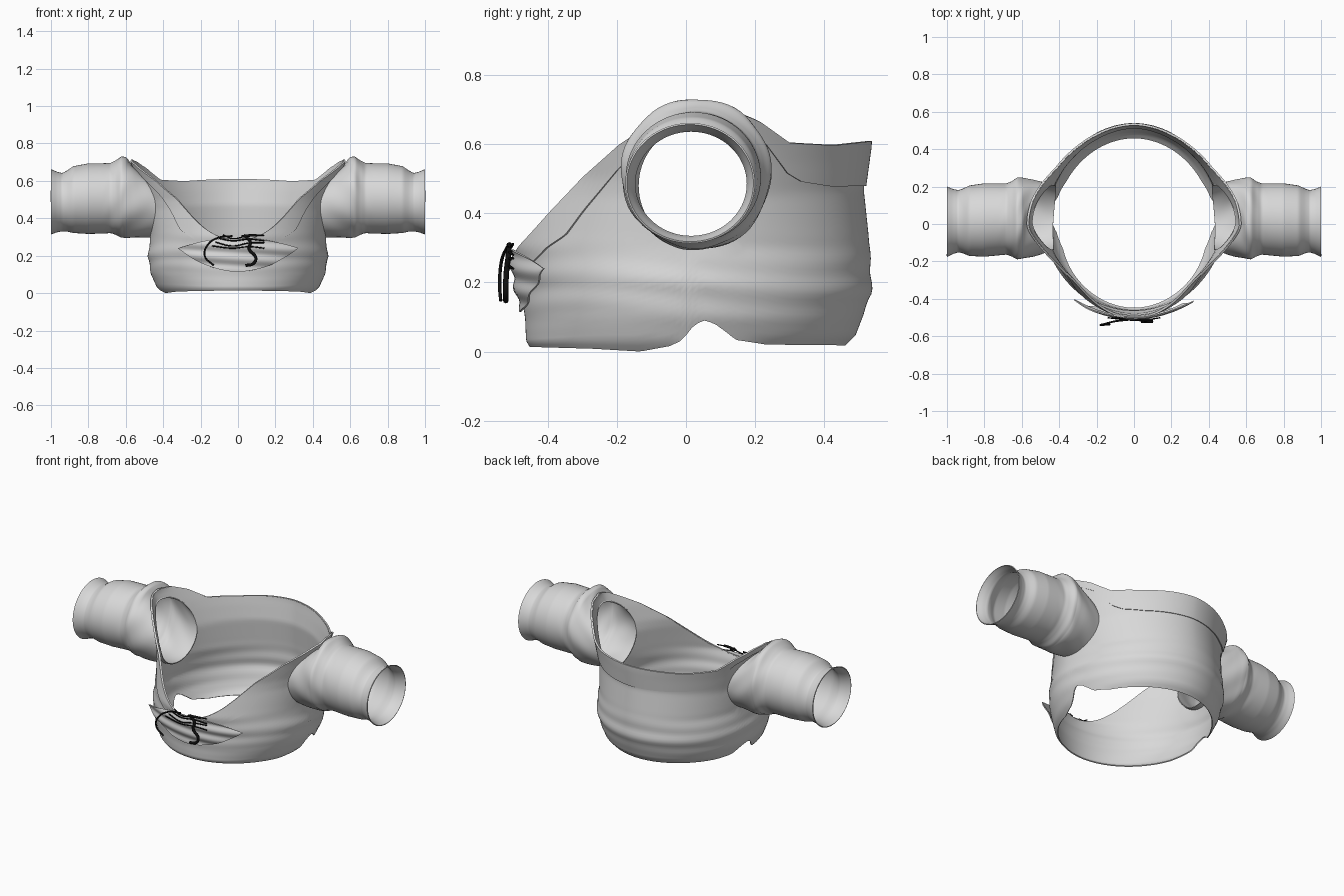
import bpy, bmesh, math
from math import sin, cos, pi, hypot

cube = bpy.data.objects.get("Cube")
if cube:
    bpy.data.objects.remove(cube, do_unlink=True)


def make_material(name, rgb):
    m = bpy.data.materials.new(name)
    m.use_nodes = True
    m.diffuse_color = (*rgb, 1)
    m.node_tree.nodes["Principled BSDF"].inputs["Base Color"].default_value = (*rgb, 1)
    return m


cloth = make_material("pale grey cloth", (0.69, 0.69, 0.69))
black = make_material("black lace", (0.005, 0.005, 0.005))


def lookup(table, t):
    """Piecewise linear interpolation through (position, value) pairs."""
    if t <= table[0][0]:
        return table[0][1]
    for (a, va), (b, vb) in zip(table, table[1:]):
        if t <= b:
            return va + (vb - va) * (t - a) / (b - a)
    return table[-1][1]


# Body profiles by height
HALF_WIDTH = [(0, .4), (.03, .43), (.1, .462), (.2, .478), (.3, .465), (.45, .48), (.6, .525), (.7, .565)]
FRONT_DEPTH = [(0, .44), (.03, .46), (.2, .47), (.3, .495), (.5, .48), (.7, .46)]
BACK_DEPTH = [(.02, .46), (.05, .49), (.12, .515), (.17, .535), (.3, .53), (.47, .512), (.6, .53)]
# Outline roundness by height: 2 is an ellipse, lower leans towards a diamond
FRONT_ROUND = [(.2, 1.95), (.5, 1.52)]
BACK_ROUND = [(.2, 1.95), (.55, 1.8)]
# Edges by depth: neckline, hem with side notches, collar width
NECKLINE = [(-.5, .28), (-.4, .4), (-.3, .51), (-.2, .6), (-.13, .645), (-.05, .69), (.03, .712),
            (.12, .7), (.2, .665), (.28, .603), (.4, .596), (.5, .608)]
HEM = [(-.5, .015), (-.3, .01), (-.15, .002), (-.05, .018), (-.01, .035), (.025, .08), (.055, .092),
       (.085, .08), (.15, .035), (.25, .022), (.5, .02)]
COLLAR = [(-.5, .06), (-.35, .12), (-.2, .07), (0, .025), (.2, .045), (.32, .11), (.5, .13)]
# Sleeve radius and centre height by distance from the middle
SLEEVE_RADIUS = [(.5, .178), (.57, .205), (.6, .214), (.625, .214), (.65, .198), (.68, .185), (.8, .186),
                 (.88, .176), (.915, .16), (.94, .153), (.97, .16), (1, .172)]
SLEEVE_HEIGHT = [(.5, .48), (.62, .518), (.68, .507), (.8, .505), (.88, .5), (.94, .486), (1, .488)]
HOLE_Y, HOLE_Z, HOLE_R = .035, .48, .178


def depth(z, back):
    return lookup(BACK_DEPTH if back else FRONT_DEPTH, z)


def side_share(t, z):
    """Share of the half width left at depth share t."""
    n = lookup(BACK_ROUND if t > 0 else FRONT_ROUND, z)
    return max(0, 1 - abs(t) ** n) ** (1 / n)


def side_x(y, z):
    return lookup(HALF_WIDTH, z) * side_share(y / depth(z, y > 0), z)


def body_point(angle, z, offset=0.0):
    t = sin(angle)
    c = math.copysign(side_share(t, z), cos(angle))
    fold = .003 * max(0, 1 - abs(z - .2) / .15) * sin(z * 70 + 2 * t + sin(3 * angle))
    k = fold + offset
    return ((lookup(HALF_WIDTH, z) + k) * c, (depth(z, t > 0) + k) * t, z)


def sheet(name, point, nu, nv, wrap, thickness, edit=None):
    """Cloth surface from point(u, v), given thickness and smooth shading."""
    bm = bmesh.new()
    cols = nu if wrap else nu + 1
    grid = [[bm.verts.new(point(i / nu, j / nv)) for j in range(nv + 1)] for i in range(cols)]
    for i in range(nu):
        a, b = grid[i], grid[(i + 1) % cols]
        for j in range(nv):
            bm.faces.new((a[j], b[j], b[j + 1], a[j + 1]))
    if edit:
        edit(bm)
    mesh = bpy.data.meshes.new(name)
    bm.to_mesh(mesh)
    bm.free()
    obj = bpy.data.objects.new(name, mesh)
    bpy.context.collection.objects.link(obj)
    mesh.materials.append(cloth)
    bpy.ops.object.select_all(action="DESELECT")
    obj.select_set(True)
    bpy.context.view_layer.objects.active = obj
    mod = obj.modifiers.new("thickness", "SOLIDIFY")
    mod.thickness, mod.offset = thickness, 0
    bpy.ops.object.modifier_apply(modifier=mod.name)
    bpy.ops.object.shade_smooth_by_angle(angle=math.radians(50))


# Body with round armholes
def body(u, v):
    a = u * 2 * pi
    y = .5 * sin(a)
    low, high = lookup(HEM, y), lookup(NECKLINE, y)
    return body_point(a, low + (high - low) * v)


def cut_armholes(bm):
    def radius(v):
        return hypot(v.co.y - HOLE_Y, v.co.z - HOLE_Z) if abs(v.co.x) > .3 else 9
    bmesh.ops.delete(bm, geom=[v for v in bm.verts if radius(v) < HOLE_R], context="VERTS")
    for v in bm.verts:
        r = radius(v)
        if v.is_boundary and r < HOLE_R + .035:
            y = HOLE_Y + (v.co.y - HOLE_Y) * HOLE_R / r
            z = HOLE_Z + (v.co.z - HOLE_Z) * HOLE_R / r
            v.co = (math.copysign(side_x(y, z), v.co.x), y, z)


sheet("body", body, 180, 40, True, .006, cut_armholes)


# Collar band following the neckline
def collar(u, v):
    a = u * 2 * pi
    y = .5 * sin(a)
    return body_point(a, lookup(NECKLINE, y) - lookup(COLLAR, y) * (1 - v) + .002, .004)


sheet("collar", collar, 180, 6, True, .01)


# Sleeves with gathered shoulders, a lip inside the armpit and flared cuffs
def sleeve(side):
    def point(u, v):
        a, x = u * 2 * pi, .5 + .5 * v
        start = min(1, (x - .5) / .1)
        fade = max(0, 1 - v * 2.2) * start
        r = lookup(SLEEVE_RADIUS, x)
        r *= 1 + .015 * fade * sin(3 * a + 40 * x) + .025 * fade * sin(7 * a - 50 * x)
        y = HOLE_Y - .023 * v + r * cos(a) * (.98 + .1 * v)
        z = lookup(SLEEVE_HEIGHT, x) + r * sin(a)
        if start < 1:
            inner = side_x(y, z) - .004 - .03 * max(0, -sin(a))
            x = inner * (1 - start) + .6 * start
        return (side * x, y, z)
    return point


for side, label in ((1, "left"), (-1, "right")):
    sheet(label + "_sleeve", sleeve(side), 72, 60, True, .005)


# Gathered front panel, pointed at both ends
def front_panel(u, v):
    t = 2 * u - 1
    w = 1 - t * t
    z = .24 + w * (.055 - .18 * (1 - v))
    y = -.505 + .095 * t * t + .005 * sin(z * 95 + 2 * t) + .03 * w * (1 - v) ** 2
    return (.32 * t, y, z)


sheet("front_panel", front_panel, 48, 20, False, .006)


# Laces
def lace(name, points, size):
    curve = bpy.data.curves.new(name, "CURVE")
    curve.dimensions = "3D"
    curve.bevel_depth, curve.bevel_resolution = size, 2
    curve.use_fill_caps = True
    curve.resolution_u = 8
    spline = curve.splines.new("BEZIER")
    spline.bezier_points.add(len(points) - 1)
    for p, co in zip(spline.bezier_points, points):
        p.co = co
        p.handle_left_type = p.handle_right_type = "AUTO"
    curve.materials.append(black)
    bpy.context.collection.objects.link(bpy.data.objects.new(name, curve))


for i in range(4):
    z = .24 + .02 * i
    lace(f"cross_lace_{i + 1}", [(-.14 + .02 * i, -.501, z + .012), (-.03, -.513, z - .008 * (i % 2)),
                                 (.06, -.513, z + .008), (.14, -.501, z + .01 * (i % 2))], .0035)
lace("right_hanging_lace", [(-.03, -.512, .305), (-.1, -.52, .298), (-.16, -.535, .26),
                            (-.178, -.54, .2), (-.13, -.537, .148)], .005)
lace("left_hanging_lace", [(.03, -.512, .31), (.065, -.515, .275), (.06, -.52, .235),
                           (.095, -.522, .19), (.085, -.522, .16), (.04, -.522, .147)], .008)
lace("knot", [(.02, -.511, .303), (.06, -.513, .308), (.1, -.511, .31)], .007)
